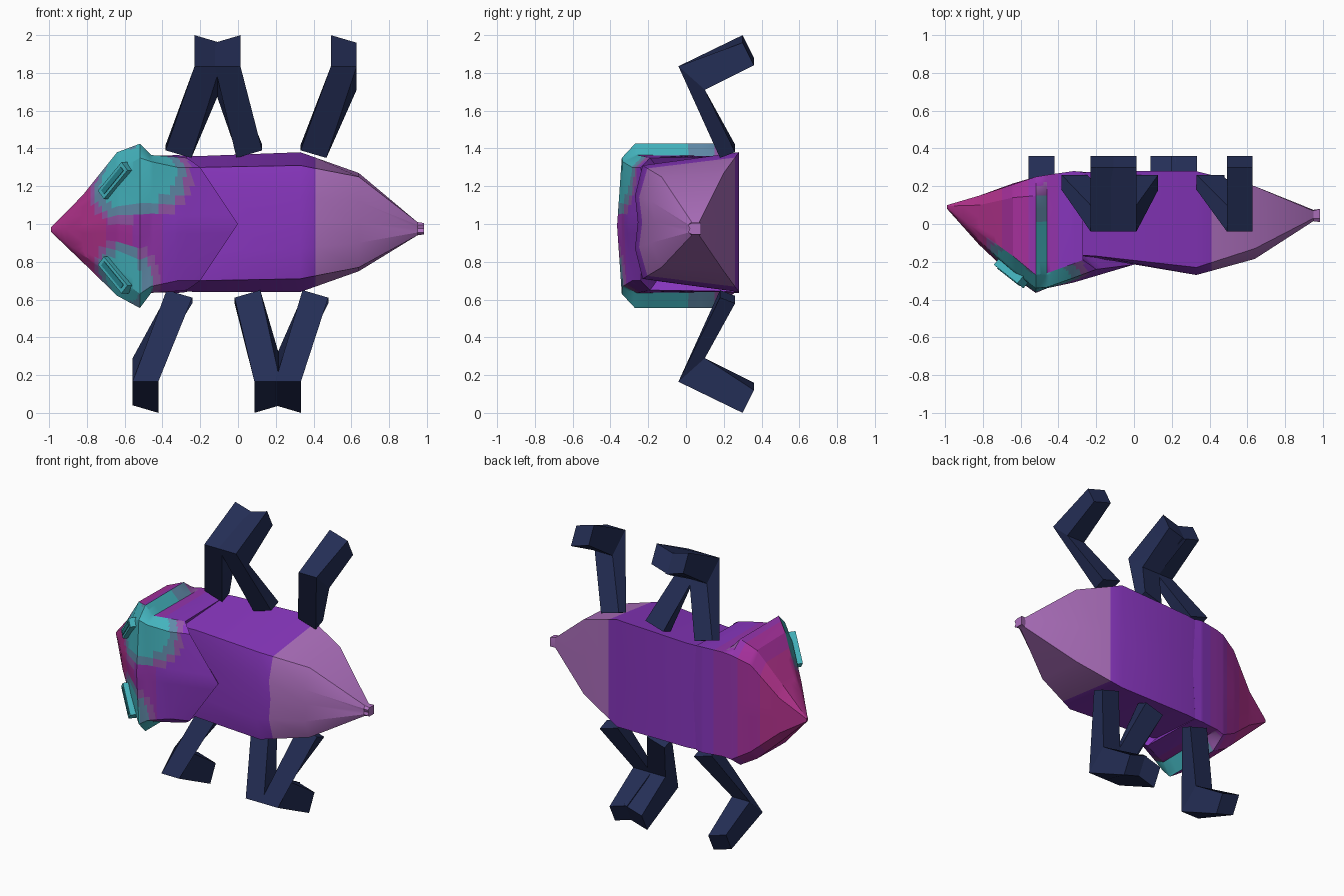
import bpy, bmesh, math
from mathutils import Vector, Matrix

if "Cube" in bpy.data.objects:
    bpy.data.objects.remove(bpy.data.objects["Cube"])


def material(name, r, g, b):
    lin = [(c / 255 / 12.92) if c < 11 else ((c / 255 + 0.055) / 1.055) ** 2.4 for c in (r, g, b)]
    m = bpy.data.materials.new(name)
    m.use_nodes = True
    m.diffuse_color = (*lin, 1)
    m.node_tree.nodes["Principled BSDF"].inputs["Base Color"].default_value = (*lin, 1)
    return m


pink = material("pink", 178, 50, 140)
magenta = material("magenta", 165, 48, 155)
violet = material("violet", 148, 52, 172)
purple = material("purple", 136, 54, 190)
mauve = material("pale mauve", 174, 112, 190)
teal = material("teal", 68, 180, 190)
grey_teal = material("grey teal", 96, 138, 168)
dusty = material("dusty violet", 146, 86, 165)
navy = material("navy", 36, 46, 86)
deep_teal = material("deep teal", 38, 130, 140)


def finish(bm, name, mats, angle=28):
    bmesh.ops.recalc_face_normals(bm, faces=bm.faces)
    me = bpy.data.meshes.new(name)
    bm.to_mesh(me)
    bm.free()
    ob = bpy.data.objects.new(name, me)
    bpy.context.collection.objects.link(ob)
    for m in mats:
        me.materials.append(m)
    bpy.ops.object.select_all(action='DESELECT')
    ob.select_set(True)
    bpy.context.view_layer.objects.active = ob
    bpy.ops.object.shade_smooth_by_angle(angle=math.radians(angle))
    return ob


def full_ring(x, half, zc=1.0):
    """Mirror half a section of (y, height[, x]) points into a closed ring."""
    pts = [Vector((p[2] if len(p) > 2 else x, p[0], p[1])) for p in half]
    ring = pts + [Vector((p.x, p.y, -p.z)) for p in pts[-2:0:-1]]
    return [p + Vector((0, 0, zc)) for p in ring]


def loft(rings, caps=(True, True)):
    bm = bmesh.new()
    vs = [[bm.verts.new(p) for p in r] for r in rings]
    n = len(vs[0])
    for a, b in zip(vs, vs[1:]):
        for i in range(n):
            j = (i + 1) % n
            bm.faces.new((a[i], a[j], b[j], b[i]))
    for ring, cap in zip((vs[0], vs[-1]), caps):
        if cap:
            bm.faces.new(ring)
    return bm


def cut_x(bm, *xs):
    for x in xs:
        bmesh.ops.bisect_plane(bm, geom=bm.verts[:] + bm.edges[:] + bm.faces[:],
                               plane_co=(x, 0, 0), plane_no=(1, 0, 0))


# Abdomen: trapezoid section tapering to a pinched tail
bm = loft([
    full_ring(-0.38, [(.26, 0), (.26, .355), (-.16, .29), (-.17, .14), (-.16, 0)]),
    full_ring(-0.2, [(.28, 0), (.28, .36), (-.17, .30), (-.18, .15), (-.17, 0)]),
    full_ring(0.33, [(.28, 0), (.28, .37), (-.23, .30), (-.27, .14), (-.255, 0)], 1.01),
    full_ring(0.64, [(.20, 0), (.20, .26), (-.13, .24), (-.185, .11), (-.165, 0)], 1.01),
    full_ring(0.95, [(.075, 0), (.07, .035), (.03, .035), (.015, .02), (.02, 0)], .975),
    full_ring(0.985, [(.08, 0), (.08, .03), (.03, .03), (.01, .02), (.02, 0)], .975),
])
cut_x(bm, 0.41)
for f in bm.faces:
    f.material_index = int(f.calc_center_median().x > 0.41)
finish(bm, "abdomen", [purple, mauve])

# Head and thorax shell: pointed snout, raised collar, pointed rear flap
flap = [(.275, 0, -.25), (.275, .36, -.27), (.15, .355, -.27),
        (-.19, .35, -.27), (-.24, .30, -.2), (-.215, 0, 0)]
lip = [(y * .6, h * .7, x - .08) for y, h, x in flap]
bm = loft([
    full_ring(-0.99, [(.10, 0), (.10, .01), (.095, .012), (.09, .012), (.085, .01), (.08, 0)], .97),
    full_ring(-0.82, [(.15, 0), (.15, .12), (.10, .18), (-.04, .18), (-.09, .14), (-.11, 0)], .975),
    full_ring(-0.64, [(.215, 0), (.21, .30), (.14, .375), (-.17, .38), (-.25, .28), (-.28, 0)]),
    full_ring(-0.52, [(.25, 0), (.25, .36), (.15, .435), (-.27, .435), (-.34, .36), (-.365, 0)], .99),
    full_ring(-0.46, [(.26, 0), (.26, .36), (.15, .36), (-.26, .365), (-.335, .33), (-.34, 0)]),
    full_ring(-0.32, [(.28, 0), (.28, .365), (.15, .36), (-.21, .355), (-.285, .30), (-.31, 0)]),
    full_ring(0, flap),
    full_ring(0, lip),
], caps=(True, False))
cut_x(bm, -0.7, -0.56, -0.4)
long_edges = [e for e in bm.edges if e.calc_length() > 0.03]
bmesh.ops.subdivide_edges(bm, edges=long_edges, cuts=5, use_grid_fill=True)
bmesh.ops.recalc_face_normals(bm, faces=bm.faces)
shell_mats = [pink, magenta, violet, purple, teal, grey_teal, dusty]
patches = [(Vector((-.62, -.27, 1.25)), 1.0), (Vector((-.62, -.27, .71)), .85),
           (Vector((-.48, -.33, 1.28)), 1.0)]
for f in bm.faces:
    c, n = f.calc_center_median(), f.normal
    f.material_index = sum(c.x > x for x in (-0.7, -0.56, -0.4))
    # Coloured halo around the eyes, and along the rear slope of the collar
    collar = -.525 < c.x < -.455 and abs(n.z) > .3 and n.x > .3
    if collar:
        f.material_index = 4 if c.y < 0 else 5 if c.y < .12 else 6
    elif n.y < -.3 and c.y < -.08 and c.x < -.23:
        d = min((c - p).length / s for p, s in patches)
        for limit, slot in ((.25, 6), (.21, 5), (.16, 4)):
            if d < limit:
                f.material_index = slot
finish(bm, "head_and_thorax", shell_mats)


# Eyes: tilted slabs with a darker inset plate
def slab(name, centre, axes, size, mat, flip):
    bm = bmesh.new()
    bmesh.ops.create_cube(bm, size=1)
    rot = Matrix(axes).transposed().to_4x4()
    bm.transform(Matrix.Translation(centre) @ rot @ Matrix.Diagonal((*size, 1)))
    if flip:
        for v in bm.verts:
            v.co.z = 1.96 - v.co.z
    finish(bm, name, [mat])


along = Vector((.14, -.11, .17)).normalized()
out = Vector((-.6, -.8, .05))
out = (out - along * out.dot(along)).normalized()
axes = (along, along.cross(out), out)
eye = Vector((-.645, -.255, 1.23))
for side, flip in (("right", False), ("left", True)):
    slab(side + "_eye", eye, axes, (.22, .06, .06), teal, flip)
    slab(side + "_eye_inset", eye + out * .031, axes, (.18, .028, .006), deep_teal, flip)

# Legs: bent bars, each station is an outer and inner (y, z) pair
stations = [((.18, 1.37), (.26, 1.40)), ((-.04, 1.835), (.10, 1.71)), ((.30, 1.98), (.36, 1.86))]


def leg(name, base_x, knee_x, flip):
    lean = .02 if knee_x > base_x else -.02
    rings = []
    for (outer, inner), x in zip(stations, (base_x, knee_x, knee_x)):
        tilt = 0 if x == knee_x and outer[0] < 0 else lean
        ring = []
        for (y, z), s in ((outer, -1), (outer, 1), (inner, 1), (inner, -1)):
            z -= s * tilt
            ring.append(Vector((x + s * .068, y, 2 - z if flip else z)))
        rings.append(ring)
    finish(loft(rings), name, [navy])


for i, (base, knee) in enumerate(((-.315, -.162), (.06, -.055), (.40, .56))):
    leg("upper_leg_%d" % (i + 1), base, knee, False)
for i, (base, knee) in enumerate(((-.31, -.49), (.05, .155), (.41, .265))):
    leg("lower_leg_%d" % (i + 1), base, knee, True)
